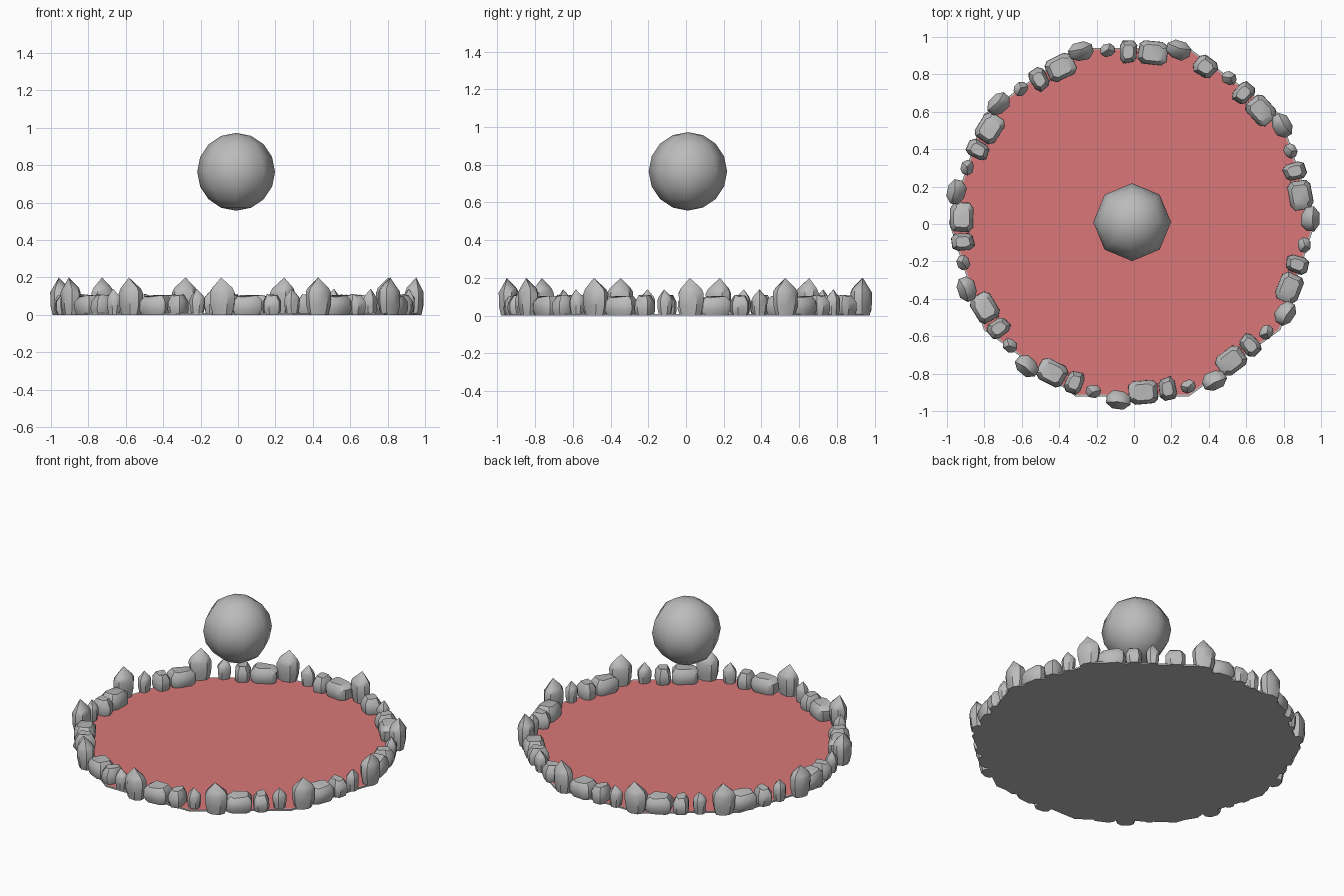
import bpy, bmesh, random
from math import sin, cos, radians
from mathutils import Matrix

cube = bpy.data.objects.get("Cube")
if cube:
    bpy.data.objects.remove(cube)

random.seed(4)
CX, CY = -0.01, 0.01          # middle of the arena


def material(name, rgb):
    m = bpy.data.materials.new(name)
    m.use_nodes = True
    m.diffuse_color = (*rgb, 1)
    m.node_tree.nodes["Principled BSDF"].inputs["Base Color"].default_value = (*rgb, 1)
    return m


grey = material("stone_grey", (0.5, 0.5, 0.5))
red = material("floor_red", (0.7, 0.185, 0.185))


def to_mesh(name, bm, mats, smooth_angle=None):
    bmesh.ops.recalc_face_normals(bm, faces=bm.faces[:])
    mesh = bpy.data.meshes.new(name)
    bm.to_mesh(mesh)
    bm.free()
    for m in mats:
        mesh.materials.append(m)
    if smooth_angle:
        mesh.shade_smooth()
        mesh.set_sharp_from_angle(angle=radians(smooth_angle))
    return mesh


def place(name, mesh, loc=(0, 0, 0), yaw=0.0, scale=(1, 1, 1)):
    ob = bpy.data.objects.new(name, mesh)
    ob.location = loc
    ob.rotation_euler.z = yaw
    ob.scale = scale
    bpy.context.collection.objects.link(ob)
    return ob


def rock(name, width, depth, corner, rings, tip=None):
    """Stack of chamfered-rectangle rings (height, scale), with a flat or pointed top."""
    c = corner
    outline = [(1, -c), (1, c), (c, 1), (-c, 1), (-1, c), (-1, -c), (-c, -1), (c, -1)]
    outline = [(x * random.uniform(0.9, 1.04), y * random.uniform(0.9, 1.04)) for x, y in outline]
    bm = bmesh.new()
    loops = [[bm.verts.new((x * s * width / 2, y * s * depth / 2,
                            z + (random.uniform(-0.006, 0.006) if z else 0)))
              for x, y in outline] for z, s in rings]
    n = len(outline)
    for low, high in zip(loops, loops[1:]):
        for i in range(n):
            j = (i + 1) % n
            bm.faces.new((low[i], low[j], high[j], high[i]))
    bm.faces.new(loops[0])
    if tip:
        apex = bm.verts.new(tip)
        for i in range(n):
            bm.faces.new((loops[-1][i], loops[-1][(i + 1) % n], apex))
    else:
        bm.faces.new(loops[-1])
    return to_mesh(name, bm, [grey], 40)


# Arena plate: ten-sided, grey with an inset red top
bm = bmesh.new()
bmesh.ops.create_cone(bm, cap_ends=True, segments=10, radius1=0.98, radius2=0.98, depth=0.01,
                      matrix=Matrix.Translation((CX, CY, 0.005)) @ Matrix.Rotation(radians(18), 4, 'Z'))
vertex_angle = max(bm.verts, key=lambda v: v.co.x).co.y - CY
if abs(vertex_angle) > 0.01:   # put one corner on the x axis
    bmesh.ops.rotate(bm, verts=bm.verts[:], cent=(CX, CY, 0),
                     matrix=Matrix.Rotation(radians(18), 3, 'Z'))
top = [f for f in bm.faces if f.calc_center_median().z > 0.009]
bmesh.ops.inset_region(bm, faces=top, thickness=0.01)
for f in top:
    f.material_index = 1
place("arena_floor", to_mesh("arena_floor", bm, [grey, red]))

# Four kinds of stone: mesh, angle within a group, distance from the middle
tall = rock("tall_stone", 0.135, 0.1, 0.45,
            [(0, 0.76), (0.05, 0.96), (0.12, 1.0), (0.14, 0.82)], (0.005, 0.01, 0.2))
block = rock("block_stone", 0.165, 0.135, 0.62,
             [(0, 0.84), (0.03, 1.0), (0.075, 0.98), (0.1, 0.68)])
medium = rock("medium_stone", 0.095, 0.12, 0.6,
              [(0, 0.82), (0.03, 1.0), (0.075, 0.97), (0.105, 0.6)])
small = rock("small_stone", 0.085, 0.068, 0.45,
             [(0, 0.76), (0.04, 0.97), (0.085, 1.0), (0.1, 0.78)], (0.003, 0.005, 0.14))
KINDS = [("tall_stone", tall, 0, 0.953), ("block_stone", block, 8.3, 0.912),
         ("medium_stone", medium, 16.5, 0.91), ("small_stone", small, 23.3, 0.928)]


def on_ring(name, mesh, degrees, radius, twist=0, scale=(1, 1, 1)):
    a = radians(degrees)
    place(name, mesh, (CX + radius * cos(a), CY + radius * sin(a), 0),
          a - radians(90 + twist), scale)


# Eleven groups around the rim, and one stone that fills the last gap
for k in range(11):
    for name, mesh, offset, radius in KINDS:
        on_ring(f"{name}_{k + 1}", mesh, 74.8 + 31.79 * k + offset, radius)
on_ring("gap_stone", medium, 64.8, 0.917, 12, (1.3, 0.9, 1))

# Floating ball
bm = bmesh.new()
bmesh.ops.create_uvsphere(bm, u_segments=8, v_segments=8, radius=0.208)
place("floating_ball", to_mesh("floating_ball", bm, [grey], 60), (CX, CY, 0.765))
